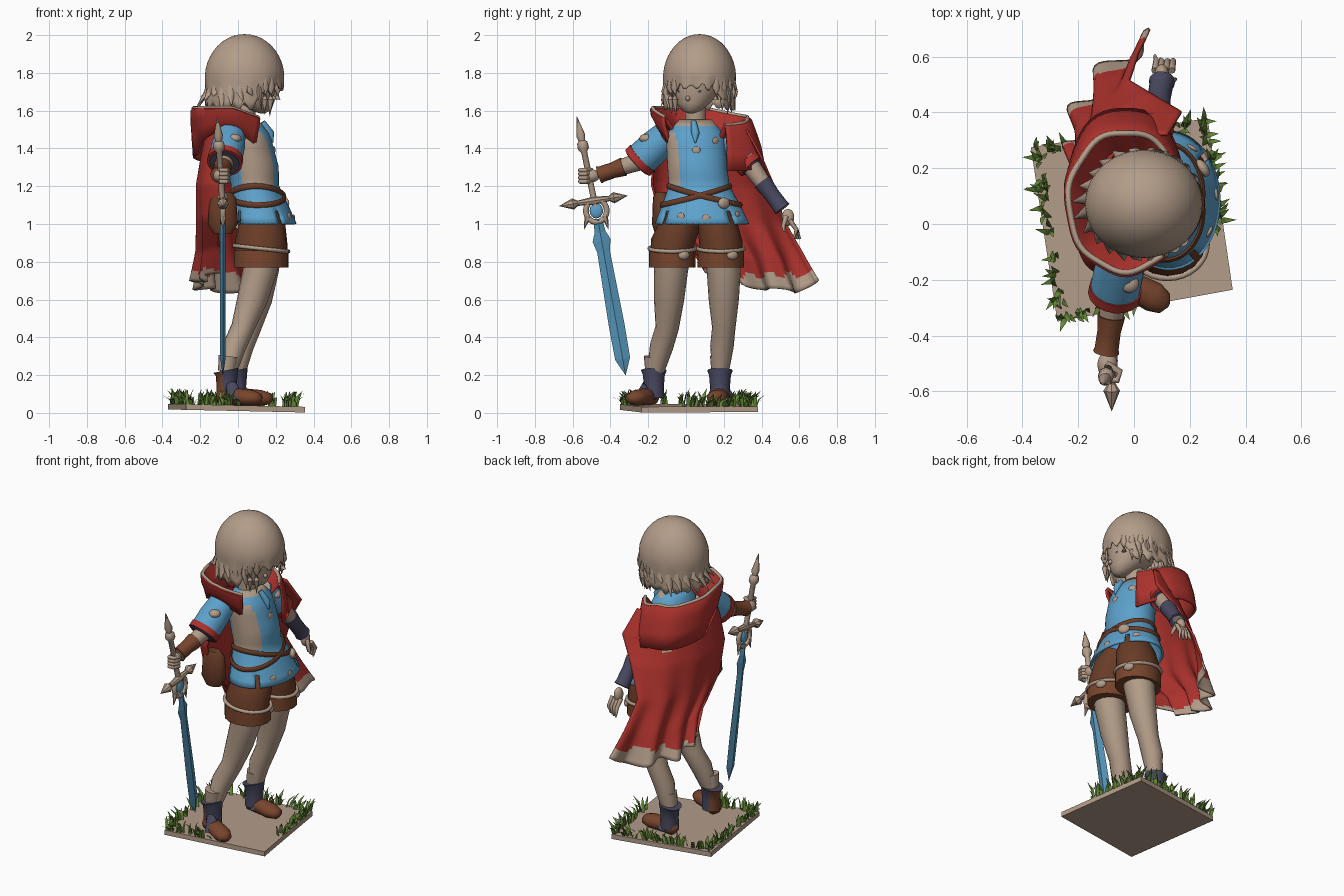
import bpy, bmesh, math, random
from math import sin, cos, pi, radians
from mathutils import Vector, Matrix

random.seed(4)
cube = bpy.data.objects.get("Cube")
if cube:
    bpy.data.objects.remove(cube)


def material(name, rgb):
    m = bpy.data.materials.new(name)
    m.use_nodes = True
    m.diffuse_color = (*rgb, 1)
    m.node_tree.nodes["Principled BSDF"].inputs["Base Color"].default_value = (*rgb, 1)
    return m


tan = material("warm tan", (.45, .335, .25))
red = material("cloak red", (.42, .032, .026))
blue = material("tunic blue", (.11, .36, .6))
steel = material("blade blue", (.09, .3, .48))
brown = material("leather brown", (.14, .045, .02))
rust = material("boot brown", (.19, .06, .026))
navy = material("slate navy", (.065, .065, .115))
green = material("grass green", (.13, .25, .04))


def finish(name, bm, mats, rule=None, smooth=True, thick=0):
    """Turn a bmesh into an object, choosing a material per face by rule."""
    bmesh.ops.remove_doubles(bm, verts=bm.verts[:], dist=1e-5)
    bmesh.ops.recalc_face_normals(bm, faces=bm.faces[:])
    for f in bm.faces:
        f.smooth = smooth
        if rule:
            f.material_index = int(rule(f.calc_center_median(), f.normal))
    me = bpy.data.meshes.new(name)
    bm.to_mesh(me)
    bm.free()
    for m in mats:
        me.materials.append(m)
    if smooth:
        me.set_sharp_from_angle(angle=radians(50))
    ob = bpy.data.objects.new(name, me)
    bpy.context.collection.objects.link(ob)
    if thick:
        mod = ob.modifiers.new("thickness", 'SOLIDIFY')
        mod.thickness = thick
        mod.offset = 0
    return ob


def loft(name, rings, mats, closed=True, caps=False, loop=False, skip=None, **kw):
    """Bridge a list of rings (or open rows) of points."""
    bm = bmesh.new()
    vs = [[bm.verts.new(p) for p in r] for r in rings]
    n = len(vs[0])
    pairs = list(zip(vs, vs[1:])) + ([(vs[-1], vs[0])] if loop else [])
    for j, (a, b) in enumerate(pairs):
        for i in range(n if closed else n - 1):
            if not (skip and skip(i, j)):
                k = (i + 1) % n
                bm.faces.new((a[i], a[k], b[k], b[i]))
    if caps:
        bm.faces.new(vs[0])
        bm.faces.new(vs[-1])
    return finish(name, bm, mats, **kw)


def tube(name, path, radii, mat, ref=(1, 0, 0), segs=16, loop=False, **kw):
    """Sweep an ellipse along a path; each radius is a number or (side, up)."""
    pts = [Vector(p) for p in path]
    n = len(pts)
    rings = []
    for i, p in enumerate(pts):
        t = pts[(i + 1) % n] - pts[i - 1] if loop else pts[min(i + 1, n - 1)] - pts[max(i - 1, 0)]
        t.normalize()
        side = t.cross(Vector(ref)).normalized()
        up = side.cross(t)
        r = radii[i] if isinstance(radii, list) else radii
        a, b = r if isinstance(r, tuple) else (r, r)
        rings.append([p + side * a * cos(2 * pi * k / segs) + up * b * sin(2 * pi * k / segs)
                      for k in range(segs)])
    mats = mat if isinstance(mat, list) else [mat]
    return loft(name, rings, mats, caps=not loop, loop=loop, **kw)


def blob(name, at, size, mat, yaw=0):
    bm = bmesh.new()
    m = Matrix.Translation(at) @ Matrix.Rotation(yaw, 4, 'Z') @ Matrix.Diagonal((*size, 1))
    bmesh.ops.create_uvsphere(bm, u_segments=24, v_segments=16, radius=1, matrix=m)
    return finish(name, bm, [mat])


def ring_path(c, a, b, n=32):
    """Closed circle about c spanned by vectors a and b."""
    return [Vector(c) + Vector(a) * cos(2 * pi * i / n) + Vector(b) * sin(2 * pi * i / n)
            for i in range(n)]


# Display slab, slightly tilted, with grass along its edges
corners = [(-.275, -.35), (.354, -.236), (.264, .38), (-.37, .275)]
def ground(x):
    return .04 - .022 * x
loft("base_slab", [[(x, y, ground(x) - d) for x, y in corners] for d in (.03, 0)],
     [tan], caps=True, smooth=False)
bm = bmesh.new()
for a, b, count, reach in ((3, 0, 45, .97), (3, 2, 60, 1), (0, 1, 28, .45), (2, 1, 40, .65)):
    p, q = Vector(corners[a]), Vector(corners[b])
    for i in range(count):
        g = p.lerp(q, random.random() * reach) * random.uniform(.9, .99)
        h, w, turn = random.uniform(.03, .085), .01, random.uniform(0, 2 * pi)
        dx, dy = cos(turn), sin(turn)
        lean = g.normalized() * .02 + Vector((dx, dy)) * .035
        z = ground(g.x)
        base = [bm.verts.new((g.x - dy * w * s, g.y + dx * w * s, z)) for s in (-1, 1)]
        mid = [bm.verts.new((g.x + lean.x * .3 - dy * w * s, g.y + lean.y * .3 + dx * w * s, z + h * .6))
               for s in (1, -1)]
        tip = bm.verts.new((g.x + lean.x, g.y + lean.y, z + h))
        bm.faces.new(base + mid)
        bm.faces.new((mid[1], mid[0], tip))
finish("grass", bm, [green], smooth=False)

# Legs, shorts, cuffs and boots
legs = {
    "right": ([(.13, -.07, .92), (.115, -.08, .75), (.075, -.09, .6), (.025, -.1, .45), (-.02, -.13, .35), (-.06, -.17, .18)],
              (.12, -.072), [(-.11, -.16), (-.08, -.18), (0, -.225), (.07, -.262), (.11, -.285), (.125, -.292)]),
    "left": ([(.13, .18, .92), (.125, .2, .75), (.1, .2, .6), (.06, .2, .45), (.02, .19, .35), (-.01, .18, .18)],
             (.125, .185), [(-.07, .19), (-.04, .185), (.04, .175), (.12, .165), (.17, .158), (.185, .156)]),
}
for side, (path, (hx, hy), foot) in legs.items():
    tube(side + "_leg", path, [.11, .09, .08, .062, .062, .04], tan)
    tube(side + "_shorts", [(.12, .075 + (hy - .06) * .5, 1.08), (.125, .07 + (hy - .06) * .75, 1), (hx, hy, .9), (hx, hy, .78)],
         [.085, (.105, .125), (.115, .136), (.117, .135)], brown)
    tube(side + "_cuff", [(hx, hy, .86), (hx, hy, .77)], (.123, .142), rust)
    tube(side + "_rope", ring_path((hx, hy, .87), (.141, 0, -.015), (0, .122, 0)), .011, tan, (0, 0, 1), 8, True)
    blob(side + "_cuff_patch", (hx + .12, hy + .06, .835), (.02, .032, .025), tan, .4)
    lift = ground(foot[2][0])
    tube(side + "_boot_foot", [(x, y, lift + h) for (x, y), h in zip(foot, (.045, .045, .045, .04, .036, .034))],
         [.015, (.044, .045), (.05, .045), (.055, .042), (.04, .03), .008], rust, (0, 0, 1))
    ax, ay, az = path[-1]
    tube(side + "_boot_ankle", [(ax, ay, .08), (ax, ay, .14), (ax, ay, .2), (ax - .005, ay, .225)],
         [.056, .053, .058, .068], [navy, rust], rule=lambda c, n: side == "right" and n.x < -.35)
    fx, fy = foot[2]
    tube(side + "_boot_strap", [(fx - .02, fy - .03, .06), (fx - .03, fy, .13), (fx - .02, fy + .04, .06)],
         [.03, .035, .03], navy)
    tube(side + "_sock", [(ax, ay, .22), (ax + .01, ay, .3)], [.046, .053], tan)

# Tunic shell with slits in the skirt
profile = [(1.55, .04, .05, .06, .08), (1.47, .05, .05, .115, .15), (1.3, .08, .06, .13, .152),
           (1.2, .09, .07, .12, .155), (1.1, .11, .08, .15, .2), (1.0, .125, .085, .18, .245)]
def tunic(z, angle, out=0):
    for a, b in zip(profile, profile[1:]):
        if z >= b[0]:
            break
    t = (a[0] - z) / (a[0] - b[0])
    cx, cy, rx, ry = [u + (v - u) * t for u, v in zip(a[1:], b[1:])]
    return Vector((cx + (rx + out) * cos(angle), cy + (ry + out) * sin(angle), z))
levels = [1.55 - .55 * k / 16 for k in range(17)]
loft("tunic", [[tunic(z, 2 * pi * i / 48) for i in range(48)] for z in levels], [blue, tan],
     skip=lambda i, j: j > 13 and i in (5, 30, 40), thick=.012,
     rule=lambda c, n: (c.x > .02 and 1.22 < c.z < 1.47 and n.y < -.55)
     or (c.z > 1.5 and c.x > .05))
for z, a in ((1.44, .75), (1.39, 0), (1.03, .1), (1.04, -.5), (1.05, 1)):
    blob("tunic_patch", tunic(z, a, .004), (.008, .022, .02), tan, a)

# Crossed belts, buckle and pouch
for name, tilt in (("belt_a", .05), ("belt_b", -.05)):
    angles = [2 * pi * i / 48 for i in range(48)]
    tube(name, [tunic(1.15 + tilt * sin(a), a, .01) for a in angles], (.009, .016), brown, (0, 0, 1), 8, True)
blob("belt_buckle", tunic(1.11, .6, .02), (.02, .035, .03), tan, .6)
tube("pouch", [(-.08, -.13, z) for z in (1.17, 1.14, 1.0, .95)], [(.03, .04), (.045, .07), (.05, .08), (.035, .05)], brown)

# Neck, head and face
tube("neck", [(.03, .05, 1.48), (.04, .05, 1.64)], .055, tan)
yaw = -.26
loft("face", [[Vector((.055 + dx + r * cos(yaw + a), .05 - dx * .3 + r * sin(yaw + a), z))
               for a in [2 * pi * i / 32 for i in range(32)]]
              for z, dx, r in ((1.585, .075, .012), (1.6, .065, .05), (1.64, .04, .09), (1.7, .01, .13), (1.78, 0, .145), (1.85, 0, .13))],
     [tan], caps=True)
blob("nose", (.186, .01, 1.665), (.014, .012, .014), tan, yaw)
for s in (-.4, .4):
    a = yaw + s
    blob("eye", (.058 + .133 * cos(a), .049 + .133 * sin(a), 1.705), (.004, .017, .012), navy, a)

# Bobbed hair: cap with ragged hem, swept spikes and front locks
def hair_point(a, r, z):
    return Vector((.035 + .205 * r * cos(a), .072 + .188 * r * sin(a), z))
def hem(a):
    front = max(0, min(1, (cos(a - yaw) - .5) / .25))
    return 1.62 + .105 * front + .015 * sin(a * 19) * (1 + .5 * sin(a * 7))
cols = [2 * pi * i / 96 for i in range(96)]
rows = [[hair_point(a, sin(k * pi / 20) * (1 - .03 * sin(k * pi / 10)), 1.79 + .21 * cos(k * pi / 20))
         for a in cols] for k in range(11)]
rows += [[hair_point(a, 1 + (.025 * sin(a * 11) - .02) * t, 1.79 + (hem(a) - 1.79) * t) for a in cols]
         for t in (.2, .4, .6, .8, 1)]
loft("hair_cap", rows, [tan], thick=.01)
for i in range(17):
    a = .95 + i * .26
    flare = 1.02 + .2 * max(0, -cos(a)) + .05 * sin(i * 5)
    tube("hair_spike", [hair_point(a, .93, 1.8), hair_point(a, .97, 1.7), hair_point(a + .08, flare, 1.6 + .025 * (i % 4))],
         [.002, (.026, .016), .001], tan, (0, 0, 1), 8)
for a, low in ((-1.0, 1.58), (-.8, 1.57), (.5, 1.66), (.75, 1.6), (1.0, 1.58), (1.3, 1.59)):
    tube("front_lock", [hair_point(a, .93, 1.85), hair_point(a, .975, 1.72), hair_point(a, .97, 1.66), hair_point(a, .93, low)],
         [.002, .022, .016, .001], tan, (0, 0, 1), 8)

# Hood collar, open at the front, low over the left shoulder, with a pale rim
collar = ((.55, 1.48, 0), (.78, 1.55, 0), (.95, 1.6, 0), (1, 1.615, 0), (1.04, 1.6, .03),
          (1.02, 1.54, .14), (.95, 1.46, .32), (.88, 1.37, .46))
def collar_point(a, scale, z, wide):
    left = max(0, sin(a))
    drop = .075 * max(0, cos(a)) + .05 * left - .28 * wide * max(0, -sin(a))
    r = scale + wide * left + .02 * sin(7 * a)
    return Vector((-.03 + .205 * r * cos(a), .08 + .25 * r * sin(a), z - drop))
arc = [radians(30 + 282 * i / 48) for i in range(49)]
loft("hood_collar", [[collar_point(a, *c) for a in arc] for c in collar], [red],
     closed=False, thick=.014)
tube("collar_rim", [collar_point(a, *collar[3]) for a in arc], .01, tan, (0, 0, 1), 8)
tube("neck_tie", [(.13, .04, 1.54), (.17, .05, 1.48), (.185, .05, 1.43)], [.015, .022, .004], blue, segs=8)

# Cloak: swept plan curves from shoulder to flared hem
plan = [(1.5, (-.04, -.12), (-.24, -.16), (-.2, .34), (.12, .32)),
        (1.35, (-.06, -.17), (-.28, -.18), (-.24, .42), (.17, .4)),
        (1.2, (-.09, -.18), (-.29, -.19), (-.26, .42), (.07, .46)),
        (1.0, (-.11, -.13), (-.27, -.1), (-.24, .44), (-.01, .51)),
        (.8, (-.1, .03), (-.26, .08), (-.25, .48), (.03, .6)),
        (.6, (-.08, .12), (-.3, .16), (-.28, .5), (.09, .68))]
def cloak_row(v):
    k = min(int(v * 5), 4)
    t = v * 5 - k
    lower, upper = plan[k + 1], plan[k]
    z = upper[0] + (lower[0] - upper[0]) * t
    p = [Vector(a).lerp(Vector(b), t) for a, b in zip(upper[1:], lower[1:])]
    row = []
    for i in range(65):
        u = i / 64
        w = 1 - u
        q = p[0] * w ** 3 + p[1] * 3 * u * w * w + p[2] * 3 * u * u * w + p[3] * u ** 3
        fold = .035 * v ** 3 * sin(u * 30)
        row.append((q.x + fold, q.y - fold * .6, z + (.14 * w + .09 * u ** 8) * v ** 3 + .012 * v * sin(u * 20)))
    return row
loft("cloak", [cloak_row(k / 40) for k in range(41)], [red, tan], closed=False, thick=.012,
     rule=lambda c, n: c.z < .73 + .02 * sin(c.y * 60) + .1 * max(0, .35 - c.y)
     or (Vector((c.y - .33, c.z - 1.33)).length < .05 and c.x < -.05))

# Arms, sleeves, bracers and hands
arms = {"right": [(-.04, -.1, 1.47), (-.07, -.25, 1.33), (-.1, -.46, 1.26), rust, .09],
        "left": [(.03, .2, 1.46), (.07, .34, 1.31), (.1, .51, 1.08), navy, .068]}
for side, (shoulder, elbow, wrist, leather, r) in arms.items():
    s, e, w = Vector(shoulder), Vector(elbow), Vector(wrist)
    tube(side + "_arm", [s, e, w], [.058, .05, .033], tan)
    tube(side + "_sleeve", [s, s.lerp(e, .45), e], [r - .01, r, r], blue)
    tube(side + "_sleeve_band", [s.lerp(e, .86), s.lerp(e, 1.04)], r + .005, red)
    tube(side + "_sleeve_lining", [e, s.lerp(e, 1.07)], r - .01, navy)
    tube(side + "_bracer", [e.lerp(w, .38), e.lerp(w, .65), e.lerp(w, .93), e.lerp(w, 1)],
         [.05, .042, .043, .047], leather)
    blob(side + "_sleeve_patch", s.lerp(e, .55) + Vector((.04, -.03, .06)) * r * 11, (.035, .035, .025), tan)
blob("right_hand", (-.095, -.505, 1.255), (.036, .048, .035), tan)
for i in range(4):
    z = 1.285 - .02 * i
    tube("right_finger", [(-.1, -.5, z), (-.05, -.53, z), (-.06, -.56, z), (-.1, -.56, z)], .012, tan, (0, 0, 1), 8)
blob("left_hand", (.1, .54, 1.035), (.025, .033, .045), tan)
for i in range(4):
    x = .075 + .02 * i
    tube("left_finger", [(x, .55, 1.02), (x + .005, .585, .97), (x, .605 - .012 * i, .92)], [.013, .011, .005], tan, segs=8)
tube("left_thumb", [(.12, .53, 1.04), (.14, .515, .99), (.15, .52, .96)], [.014, .011, .005], tan, segs=8)

# Sword: blade, guard, ring, grip and spiked pommel
tip, heart, end = Vector((-.08, -.32, .2)), Vector((-.08, -.475, 1.07)), Vector((-.11, -.578, 1.57))
steps = ((0, .001), (.1, .04), (.3, .042), (.75, .034), (.82, .048), (.87, .03), (.95, .022))
tube("sword_blade", [tip.lerp(heart, t) for t, w in steps], [(w, min(w, .014)) for t, w in steps],
     steel, segs=4, smooth=False)
ga, gb = Vector((-.08, -.67, 1.095)), Vector((-.08, -.31, 1.15))
tube("sword_guard", [ga.lerp(gb, t) for t in (0, .2, .27, .5, .73, .8, 1)],
     [.001, .03, .014, .022, .014, .03, .001], tan, segs=8, smooth=False)
tube("guard_ring", ring_path(heart, (0, .055, 0), (0, 0, .06)), .015, tan, segs=8, loop=True)
for s in (-1, 1):
    tube("guard_prong", [heart + Vector((0, .045 * s, -.03)), heart + Vector((0, .065 * s, -.1))],
         [.018, .001], tan, segs=6)
blob("guard_gem", heart, (.015, .035, .04), blue)
grip = ((0, .014), (.1, .016), (.62, .016), (.66, .03), (.72, .028), (.74, .018), (.8, .024), (1, .001))
tube("sword_grip", [heart.lerp(end, t) for t, r in grip], [r for t, r in grip], tan, segs=8)
